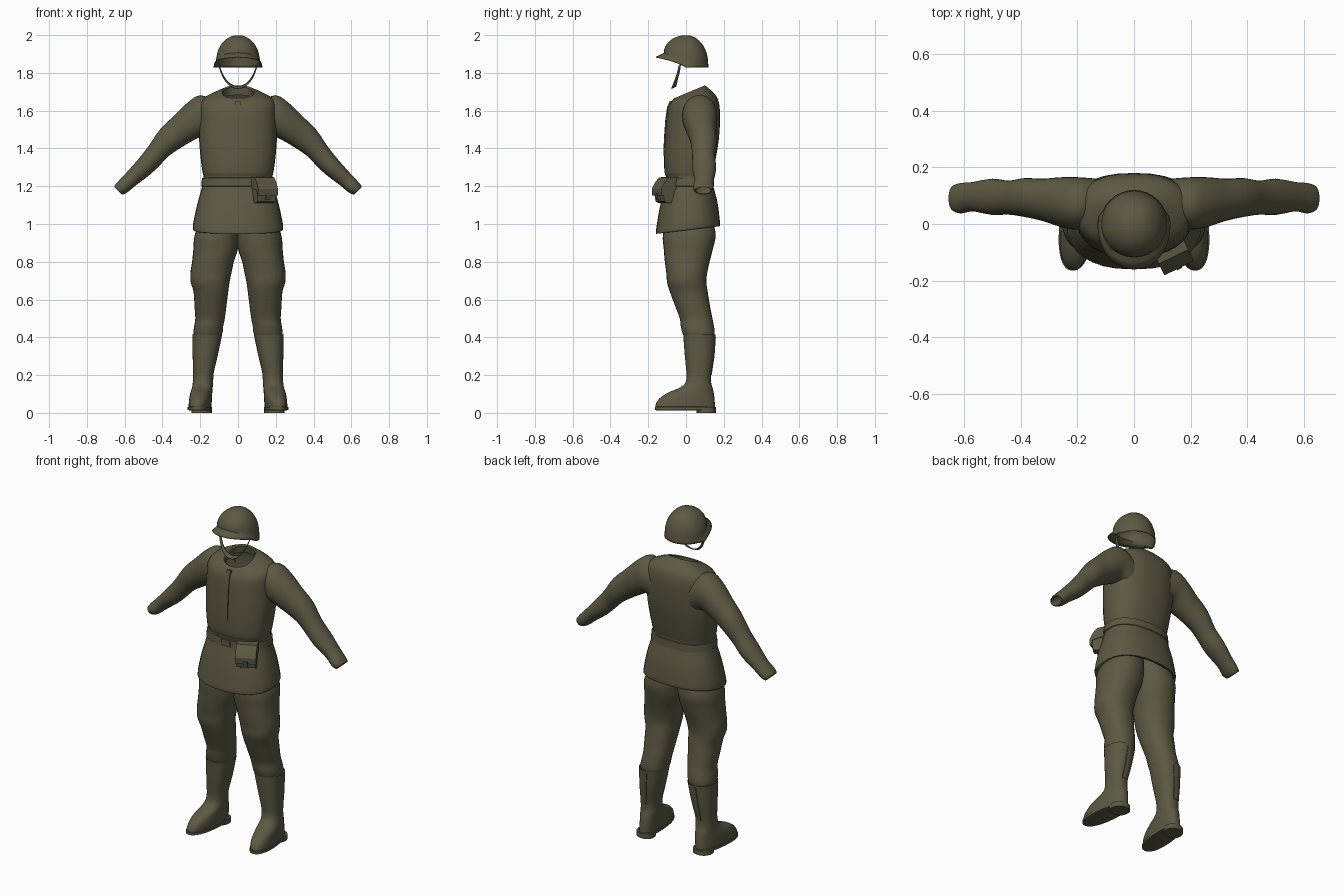
import bpy, bmesh, math
from mathutils import Vector, Matrix

olive = bpy.data.materials.new("olive drab")
olive.diffuse_color = (0.108, 0.099, 0.057, 1)
N = 32


def finish(name, bm, thick=0, angle=40):
    bmesh.ops.recalc_face_normals(bm, faces=bm.faces)
    me = bpy.data.meshes.new(name)
    bm.to_mesh(me)
    bm.free()
    me.materials.append(olive)
    ob = bpy.data.objects.new(name, me)
    bpy.context.collection.objects.link(ob)
    if thick:
        mod = ob.modifiers.new("thickness", 'SOLIDIFY')
        mod.thickness = thick
    bpy.ops.object.select_all(action='DESELECT')
    ob.select_set(True)
    bpy.context.view_layer.objects.active = ob
    bpy.ops.object.shade_smooth_by_angle(angle=math.radians(angle))
    return ob


def loft(name, rings, caps=(False, False), closed=True, thick=0, angle=40):
    bm = bmesh.new()
    vs = [[bm.verts.new(p) for p in r] for r in rings]
    n = len(rings[0])
    for a, b in zip(vs, vs[1:]):
        for i in range(n if closed else n - 1):
            j = (i + 1) % n
            bm.faces.new((a[i], a[j], b[j], b[i]))
    if caps[0]:
        bm.faces.new(vs[0])
    if caps[1]:
        bm.faces.new(vs[-1])
    return finish(name, bm, thick, angle)


def smooth(rows, k=3):
    # Catmull-Rom interpolation between parameter rows
    out = []
    for i in range(len(rows) - 1):
        p = [rows[max(0, min(len(rows) - 1, i + d))] for d in (-1, 0, 1, 2)]
        for s in range(k):
            t = s / k
            out.append(tuple(0.5 * (2 * b + (c - a) * t + (2 * a - 5 * b + 4 * c - d) * t * t
                                    + (3 * b - a - 3 * c + d) * t ** 3) for a, b, c, d in zip(*p)))
    return out + [rows[-1]]


def unit(i, e):
    # point on a unit superellipse
    a = 2 * math.pi * i / N
    c, s = math.cos(a), math.sin(a)
    return math.copysign(abs(c) ** (2 / e), c), math.copysign(abs(s) ** (2 / e), s)


def level(z, tilt, x0, x1, y0, y1, e=2.4, side=1, skew=0):
    ring = []
    for i in range(N):
        u, v = unit(i, e)
        x, dy = (x0 + x1) / 2 + u * (x1 - x0) / 2, v * (y1 - y0) / 2
        y = (y0 + y1) / 2 + dy
        ring.append(Vector((side * (x - skew * (y - 0.07)), y, z + tilt * dy)))
    return ring


# Coat body: z, tilt, half width, front y, back y
coat = [(.978, .12, .215, -.135, .155), (.968, .12, .232, -.155, .175), (.975, .12, .239, -.16, .18),
        (1.01, .1, .236, -.155, .178), (1.1, .05, .217, -.138, .168), (1.18, 0, .195, -.115, .15),
        (1.22, 0, .185, -.108, .14), (1.25, 0, .182, -.106, .138), (1.275, 0, .188, -.114, .143),
        (1.35, 0, .198, -.116, .158), (1.45, 0, .206, -.112, .174), (1.55, 0, .205, -.105, .18),
        (1.62, .05, .203, -.096, .177), (1.66, .12, .188, -.078, .162),
        (1.685, .25, .14, -.068, .13), (1.7, .42, .085, -.062, .1)]
loft("coat", [level(z, t, -r, r, a, b) for z, t, r, a, b in smooth(coat)])

# Collar lining inside the neck opening
loft("collar_lining", [level(z, .42, -r, r, a, b) for z, r, a, b in
                       [(1.7, .085, -.062, .1), (1.694, .079, -.056, .094), (1.65, .085, -.055, .1)]])

# Belt and the button placket down the chest
loft("belt", [level(z, 0, -r, r, -.113 - d, .145 + d) for z, r, d in
              [(1.198, .186, -.003), (1.2, .195, .003), (1.243, .19, .001), (1.245, .18, -.005)]])
loft("buckle", [[Vector((x, y, z)) for x, y in ((-.03, -.105), (-.03, -.12), (.03, -.12), (.03, -.105))]
                for z in (1.203, 1.241)], (True, True))
loft("placket", [[Vector((x, y + d, z)) for x, d in ((-.014, .012), (-.012, -.004), (.012, -.004), (.014, .012))]
                 for z, y in [(1.36, -.116), (1.45, -.113), (1.55, -.106), (1.62, -.096), (1.65, -.083)]],
     (True, True))

# Sleeves: top x z, bottom x z, front y, back y
sleeve = [(.12, 1.65, .14, 1.44, .0, .16), (.20, 1.682, .19, 1.462, -.02, .165),
          (.27, 1.64, .25, 1.435, -.01, .165), (.34, 1.572, .3, 1.405, .01, .16),
          (.415, 1.498, .36, 1.365, .025, .162), (.475, 1.41, .41, 1.315, .033, .153),
          (.535, 1.335, .465, 1.262, .032, .16), (.60, 1.262, .54, 1.205, .045, .148),
          (.635, 1.225, .585, 1.168, .037, .145), (.655, 1.2, .612, 1.156, .045, .137),
          (.645, 1.2, .612, 1.166, .052, .13), (.6, 1.25, .56, 1.2, .055, .135)]
# Trousers: z, inner x, outer x, front y, back y
trouser = [(1.06, -.005, .17, -.09, .13), (.95, -.005, .227, -.122, .157), (.87, .0, .236, -.118, .143),
           (.8, .022, .243, -.112, .125), (.74, .035, .252, -.104, .112), (.69, .045, .25, -.1, .108),
           (.64, .052, .235, -.085, .115), (.56, .062, .23, -.055, .128), (.5, .07, .226, -.033, .14),
           (.46, .078, .232, -.028, .148), (.42, .083, .236, -.018, .152), (.39, .1, .225, 0, .14)]
# Boot shaft and foot: z, inner x, outer x, front y, back y
boot = [(.4, .1, .228, .0, .14), (.411, .087, .241, -.013, .155), (.405, .086, .242, -.014, .156),
        (.3, .108, .24, -.006, .148), (.22, .127, .238, .002, .135), (.18, .131, .238, .002, .132),
        (.15, .132, .24, -.01, .135), (.128, .134, .243, -.045, .142), (.105, .134, .247, -.1, .147),
        (.075, .134, .25, -.142, .151), (.045, .136, .252, -.16, .153), (.025, .138, .252, -.16, .154)]

for side, label in ((1, "left"), (-1, "right")):
    rings = []
    for tx, tz, bx, bz, y0, y1 in smooth(sleeve):
        ring = []
        for i in range(N):
            u, v = unit(i, 2.1)
            w = (1 + v) / 2
            ring.append(Vector((side * (bx + (tx - bx) * w), (y0 + y1) / 2 + u * (y1 - y0) / 2, bz + (tz - bz) * w)))
        rings.append(ring)
    loft(label + "_sleeve", rings)
    loft(label + "_trouser_leg", [level(z, 0, a, b, c, d, 2.2, side) for z, a, b, c, d in smooth(trouser)])

    def foot(z, a, b, c, d):
        # lower rings turn the toes slightly outward
        return level(z, 0, a, b, c, d, 2.3, side, .09 * max(0, min(1, (.2 - z) / .1)))
    loft(label + "_boot", [foot(*r) for r in smooth(boot)], (False, True))
    loft(label + "_sole", [foot(z, .136 - g, .254 + g, -.162 - g, .154 + g) for z, g in
                           ((.034, -.006), (.031, .003), (.016, .003), (.013, -.006))], (True, True))
    loft(label + "_heel", [foot(z, .142, .25, .055, .158) for z in (.03, .0)], (True, True))
    # Stitched strip up the back of the boot shaft
    loft(label + "_boot_seam", [[Vector((side * (x + w), y + d, z)) for w, d in
                                 ((-.012, -.006), (-.01, .003), (.01, .003), (.012, -.006))]
                                for z, x, y in ((.4, .164, .155), (.3, .174, .148), (.2, .184, .133))],
         (True, True))

# Helmet: dome rings, then a flared rim that lifts at the front
rings = []
steps = [(k / 10 * math.pi / 2, 0) for k in range(1, 11)] + [(math.pi / 2, .4), (math.pi / 2, 1)]
for a, f in steps:
    ring = []
    for i in range(N):
        ph = 2 * math.pi * i / N
        front = max(0, math.cos(ph))
        lift = .055 * front ** 0.8
        base = 1.852 + lift
        flare = f * (.012 + .032 * front ** 2) if math.cos(ph) > -.3 else f * .003
        r = .117 * math.sin(a) + flare
        z = base + (2 - base) * math.cos(a) - f * .022
        ring.append(Vector((math.sin(ph) * r, -math.cos(ph) * r, z)))
    rings.append(ring)
loft("helmet", rings, (True, False), thick=.005, angle=50)

# Chin strap ribbon, widening toward the chin
half = [(.1, -.033, 1.845, .006), (.085, -.042, 1.8, .008), (.068, -.052, 1.768, .009),
        (.045, -.06, 1.742, .011), (.022, -.064, 1.729, .012)]
path = smooth([(-x, y, z, w) for x, y, z, w in half] + [(0, -.065, 1.725, .012)] + half[::-1])
loft("chin_strap", [[Vector((x, y - w, z - .006)), Vector((x, y + w, z + .006))] for x, y, z, w in path],
     closed=False, thick=.004)


# Belt pouch: side profiles spanned across the width, turned to follow the hip
def pouch(name, prof, width):
    m = Matrix.Translation((.12, -.075, 0)) @ Matrix.Rotation(math.radians(26), 4, 'Z')
    loft(name, [[m @ Vector((x, y, z)) for y, z in prof] for x in (-width / 2, width / 2)],
         (True, True), angle=30)


pouch("pouch_body", [(.02, 1.24), (-.05, 1.236), (-.08, 1.185), (-.07, 1.12), (-.05, 1.11), (.02, 1.112)], .108)
pouch("pouch_flap", [(.02, 1.25), (-.045, 1.247), (-.07, 1.222), (-.09, 1.185), (-.088, 1.15),
                     (-.076, 1.15), (-.07, 1.18), (.02, 1.19)], .116)
pouch("pouch_tab", [(-.086, 1.165), (-.094, 1.165), (-.087, 1.128), (-.07, 1.128)], .02)
